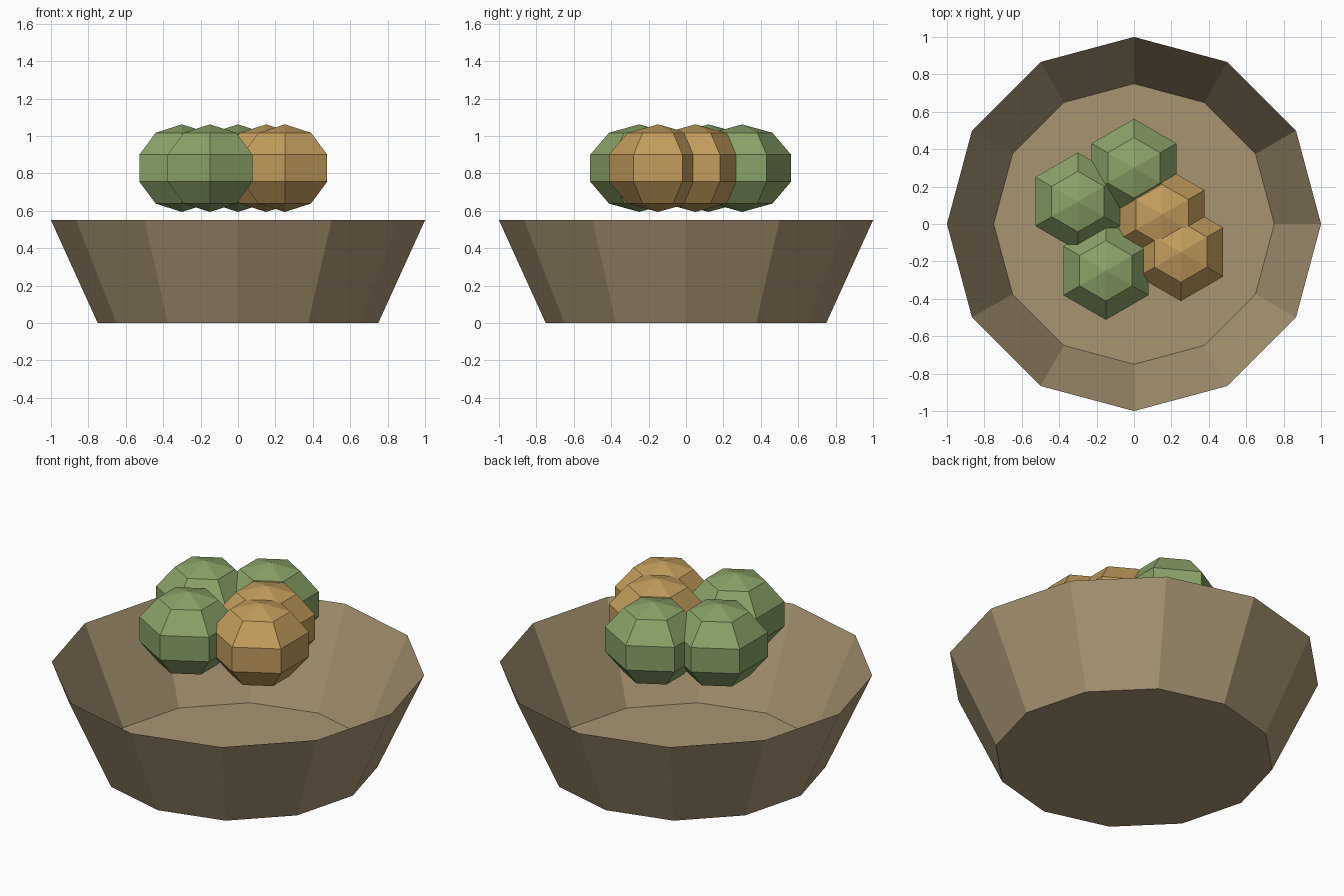
import bpy, bmesh
from math import sin, cos, pi

if "Cube" in bpy.data.objects:
    bpy.data.objects.remove(bpy.data.objects["Cube"])


def material(name, rgb):
    m = bpy.data.materials.new(name)
    m.diffuse_color = (*rgb, 1)
    m.use_nodes = True
    m.node_tree.nodes["Principled BSDF"].inputs["Base Color"].default_value = m.diffuse_color
    return m


def lathe(name, profile, sides, location, mat):
    """Revolve (radius, z) points around z; a zero radius makes a pole."""
    bm = bmesh.new()
    rings = []
    for r, z in profile:
        if r == 0:
            rings.append([bm.verts.new((0, 0, z))] * sides)
        else:
            angles = [pi / 2 + 2 * pi * i / sides for i in range(sides)]
            rings.append([bm.verts.new((r * cos(a), r * sin(a), z)) for a in angles])
    for low, high in zip(rings, rings[1:]):
        for i in range(sides):
            j = (i + 1) % sides
            corners = dict.fromkeys((low[i], low[j], high[j], high[i]))
            bm.faces.new(list(corners))
    # Close a flat bottom
    if profile[0][0] > 0:
        bm.faces.new(rings[0][::-1])
    mesh = bpy.data.meshes.new(name)
    bm.to_mesh(mesh)
    bm.free()
    mesh.materials.append(mat)
    obj = bpy.data.objects.new(name, mesh)
    obj.location = location
    bpy.context.collection.objects.link(obj)
    return obj


wood = material("wood", (0.39, 0.30, 0.17))
green = material("green_skin", (0.255, 0.366, 0.138))
orange = material("orange_skin", (0.55, 0.34, 0.11))

# Open twelve-sided bowl, single-walled
lathe("bowl", [(0.75, 0), (1.0, 0.55)], 12, (0, 0, 0), wood)

# Slightly squashed six-sided fruit, five bands from pole to pole
RADIUS, HALF_HEIGHT = 0.262 / cos(pi / 10), 0.234
fruit_profile = [(0, -HALF_HEIGHT)]
for k in range(1, 5):
    lat = -pi / 2 + k * pi / 5
    fruit_profile.append((RADIUS * cos(lat), HALF_HEIGHT * sin(lat)))
fruit_profile.append((0, HALF_HEIGHT))

fruits = [
    (-0.30, 0.12, green), (0.0, 0.30, green), (-0.15, -0.25, green),
    (0.15, 0.05, orange), (0.25, -0.15, orange),
]
for n, (x, y, mat) in enumerate(fruits, 1):
    lathe(f"fruit_{n}", fruit_profile, 6, (x, y, 0.828), mat)
